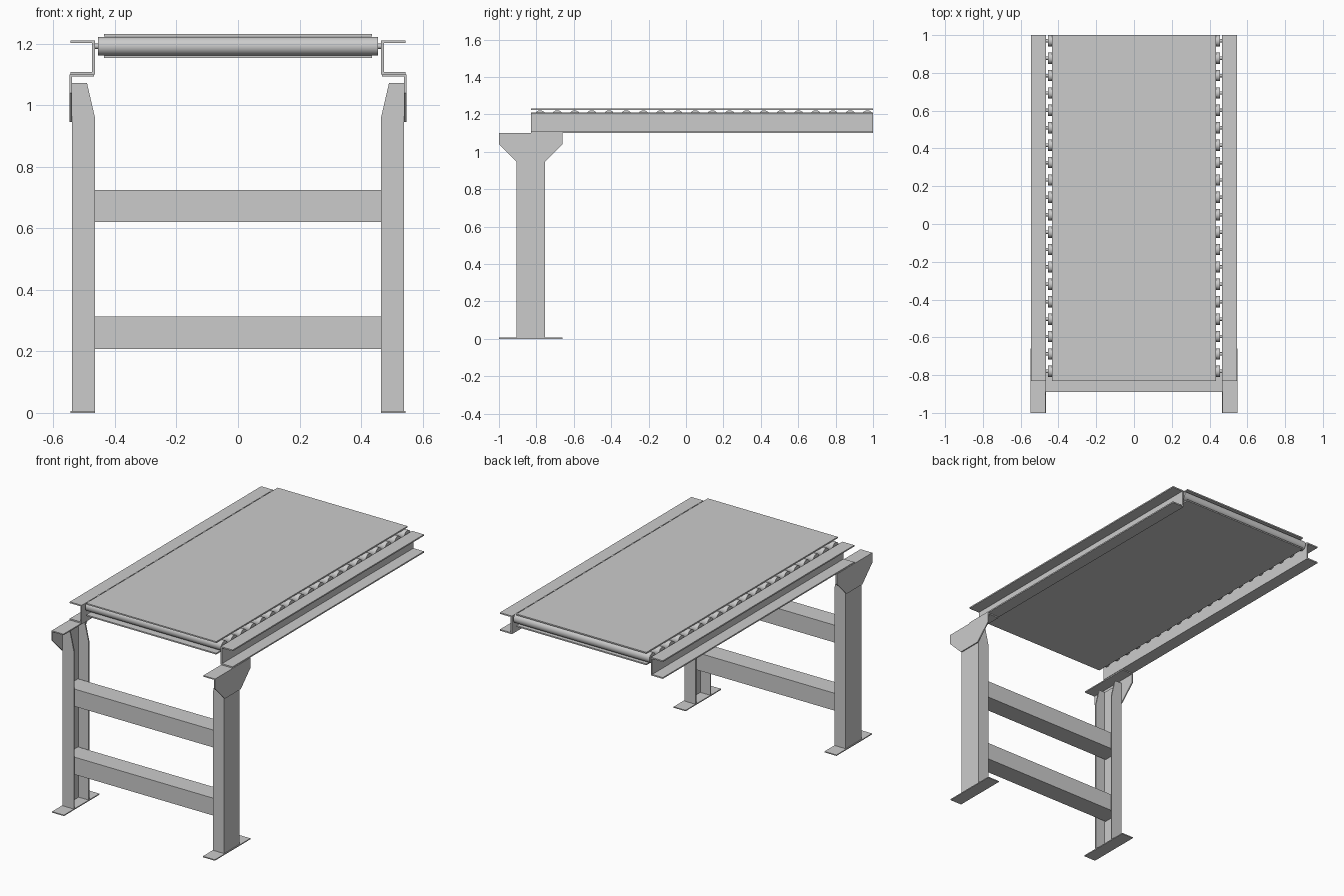
import bpy, bmesh
from mathutils import Matrix, Vector

if "Cube" in bpy.data.objects:
    bpy.data.objects.remove(bpy.data.objects["Cube"])

Y0, Y1 = -0.83, 1.0          # conveyor bed ends
LEG_F, LEG_B = -0.905, -0.755  # leg front / back
T = 0.008                    # sheet thickness


def finish(name, bm):
    bmesh.ops.recalc_face_normals(bm, faces=bm.faces)
    me = bpy.data.meshes.new(name)
    bm.to_mesh(me)
    bm.free()
    ob = bpy.data.objects.new(name, me)
    bpy.context.collection.objects.link(ob)
    return ob


def prism(bm, pts, axis, a, b):
    """Extrude a 2D outline from a to b along 'x' (pts = y,z) or 'y' (pts = x,z)."""
    def place(p, d):
        return Vector((d, p[0], p[1])) if axis == 'x' else Vector((p[0], d, p[1]))
    f = bm.faces.new([bm.verts.new(place(p, a)) for p in pts])
    ext = bmesh.ops.extrude_face_region(bm, geom=[f])
    new = [g for g in ext['geom'] if isinstance(g, bmesh.types.BMVert)]
    bmesh.ops.translate(bm, verts=new, vec=place((0, 0), b - a))


def box(bm, x0, x1, y0, y1, z0, z1):
    prism(bm, [(x0, z0), (x1, z0), (x1, z1), (x0, z1)], 'y', y0, y1)


def cyl(bm, r, length, y, z, n):
    m = Matrix.Translation((0, y, z)) @ Matrix.Rotation(1.5707963, 4, 'Y')
    bmesh.ops.create_cone(bm, cap_ends=True, segments=n, radius1=r, radius2=r,
                          depth=length, matrix=m)


for s, side in ((-1, 'left'), (1, 'right')):
    # side rail: C channel opening outwards
    bm = bmesh.new()
    rail = [(.465, 1.10), (.545, 1.10), (.545, 1.108), (.474, 1.108),
            (.474, 1.202), (.545, 1.202), (.545, 1.21), (.465, 1.21)]
    prism(bm, [(s * x, z) for x, z in rail], 'y', Y0, Y1)
    finish(side + '_side_rail', bm)

    # leg: C channel opening inwards, flanges tapered at the top
    bm = bmesh.new()
    box(bm, s * (.54 - T), s * .54, LEG_F, LEG_B, .006, 1.073)
    flange = [(.465, .006), (.54 - T, .006), (.54 - T, 1.073), (.491, 1.073), (.465, .96)]
    for y in (LEG_F, LEG_B - T):
        prism(bm, [(s * x, z) for x, z in flange], 'y', y, y + T)
    finish(side + '_leg', bm)

    # foot plate
    bm = bmesh.new()
    box(bm, s * .465, s * .545, -1, -.66, 0, .006)
    finish(side + '_foot_plate', bm)

    # support bracket: gusset plate plus top flange
    bm = bmesh.new()
    gusset = [(-1, 1.10), (-1, 1.04), (LEG_F, .945), (LEG_B, .945), (-.66, 1.04), (-.66, 1.10)]
    prism(bm, gusset, 'x', s * .54, s * .547)
    box(bm, s * .468, s * .54, -1, -.66, 1.093, 1.10)
    finish(side + '_support_bracket', bm)

# cross beams between the legs
for name, z in (('lower_cross_beam', .208), ('upper_cross_beam', .62)):
    bm = bmesh.new()
    box(bm, -.532, .532, -.89, -.77, z, z + .105)
    finish(name, bm)

# belt: upper and lower runs
for name, z in (('belt_upper_run', 1.223), ('belt_lower_run', 1.153)):
    bm = bmesh.new()
    box(bm, -.435, .435, Y0, Y1, z, z + T)
    finish(name, bm)

# rollers and their axles
for name, r, length, n in (('rollers', .030, .91, 24), ('roller_axles', .009, .94, 12)):
    bm = bmesh.new()
    for i in range(20):
        cyl(bm, r, length, -.78 + i * 1.75 / 19, 1.192, n)
    for f in bm.faces:
        f.smooth = len(f.verts) == 4
    for e in bm.edges:
        e.smooth = all(f.smooth for f in e.link_faces)
    finish(name, bm)
